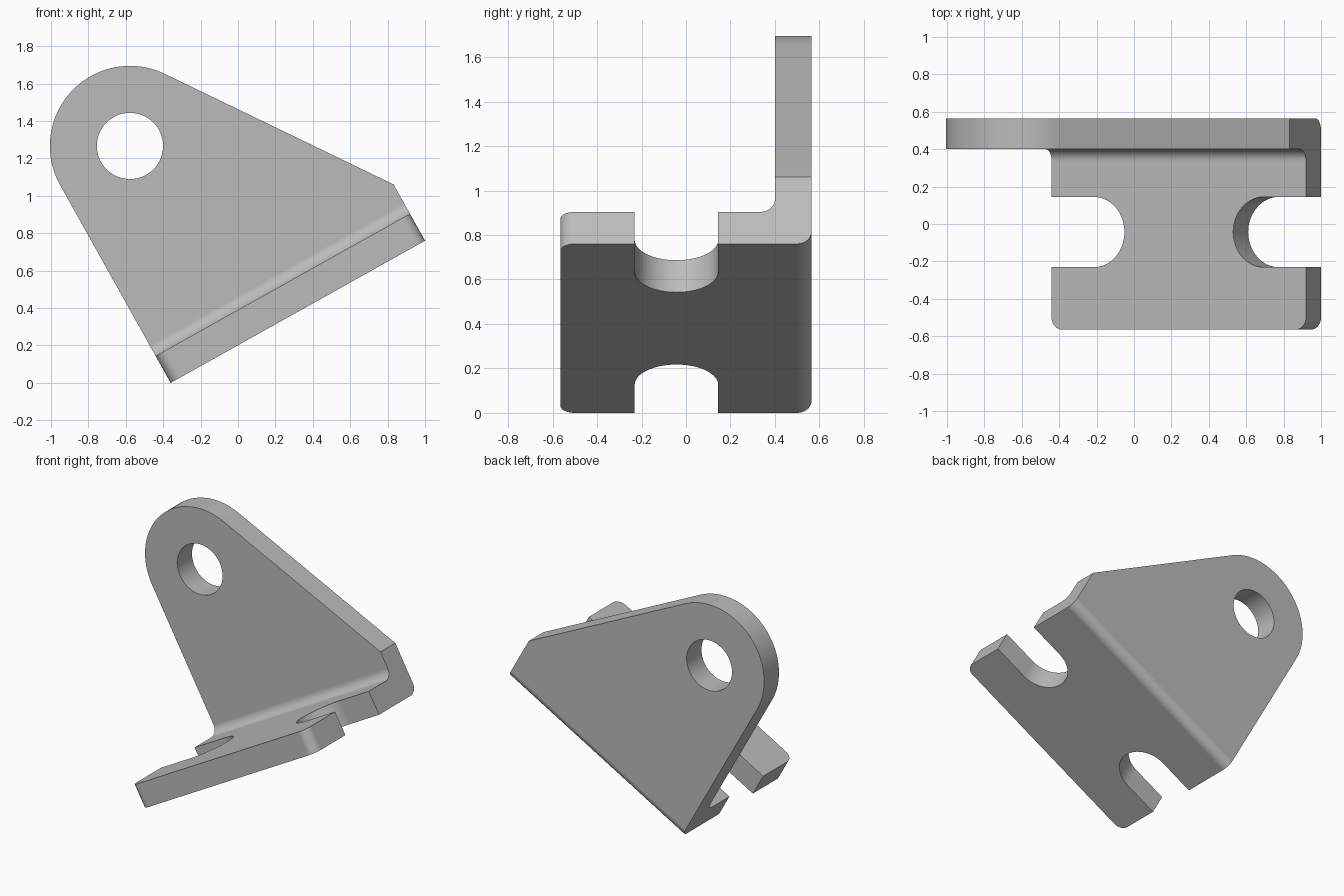
import bpy
import bmesh
from math import sin, cos, pi, acos, atan2, hypot, radians
from mathutils import Matrix

if "Cube" in bpy.data.objects:
    bpy.data.objects.remove(bpy.data.objects["Cube"], do_unlink=True)

# Sizes in the bracket's own frame: u along the base, y across, w up the wall
LENGTH, THICK = 1.558, 0.165
FRONT, BACK = -0.565, 0.565
WALL = BACK - THICK
ROUND = 0.065
EYE_U, EYE_W, EYE_R, HOLE_R = 0.428, 1.212, 0.428, 0.177
SHOULDER = 0.345
SLOT_Y, SLOT_R, SLOT_DEPTH = -0.043, 0.188, 0.446
TILT = radians(29.2)
PLACE = Matrix.Translation((-0.36, 0, 0)) @ Matrix.Rotation(-TILT, 4, "Y")


def arc(a, b, r, start, end, n=12):
    angles = [start + (end - start) * i / n for i in range(n + 1)]
    return [(a + r * cos(t), b + r * sin(t)) for t in angles]


def prism(name, points, axis, low, high):
    """Extrude a closed outline along one axis, then tilt it into place."""
    place = {"u": lambda p, d: (d, p[0], p[1]),
             "y": lambda p, d: (p[0], d, p[1]),
             "w": lambda p, d: (p[0], p[1], d)}[axis]
    bm = bmesh.new()
    ends = [[bm.verts.new(place(p, d)) for p in points] for d in (low, high)]
    for ring in ends:
        bm.faces.new(ring)
    for i in range(len(points)):
        j = (i + 1) % len(points)
        bm.faces.new((ends[0][i], ends[0][j], ends[1][j], ends[1][i]))
    bmesh.ops.recalc_face_normals(bm, faces=bm.faces)
    mesh = bpy.data.meshes.new(name)
    bm.to_mesh(mesh)
    bm.free()
    mesh.transform(PLACE)
    obj = bpy.data.objects.new(name, mesh)
    bpy.context.collection.objects.link(obj)
    return obj


def carve(target, cutter, operation):
    bpy.context.view_layer.objects.active = target
    mod = target.modifiers.new("carve", "BOOLEAN")
    mod.operation, mod.solver, mod.object = operation, "EXACT", cutter
    bpy.ops.object.modifier_apply(modifier=mod.name)
    bpy.data.objects.remove(cutter, do_unlink=True)


# Bent sheet: L section with rounded bend, longer than needed
section = [(FRONT, 0)]
section += arc(BACK - ROUND, ROUND, ROUND, -pi / 2, 0)
section += [(BACK, 2), (WALL, 2)]
section += arc(WALL - ROUND, THICK + ROUND, ROUND, 0, -pi / 2)
section += [(FRONT, THICK)]
bracket = prism("bracket", section, "u", -0.2, LENGTH + 0.2)

# Side outline: straight edges tangent to the round eye
du, dw = LENGTH - EYE_U, SHOULDER - EYE_W
tangent = atan2(dw, du) + acos(EYE_R / hypot(du, dw))
outline = [(0, -0.1), (LENGTH, -0.1), (LENGTH, SHOULDER)]
outline += arc(EYE_U, EYE_W, EYE_R, tangent, pi, 40)
carve(bracket, prism("side_outline", outline, "y", -1, 1), "INTERSECT")

# Eye hole
hole = arc(EYE_U, EYE_W, HOLE_R, 0, 2 * pi, 64)[:-1]
carve(bracket, prism("eye_hole", hole, "y", 0.2, 1), "DIFFERENCE")

# Open slot and rounded front corner at each end of the base
slot = [(-0.1, SLOT_Y - SLOT_R)]
slot += arc(SLOT_DEPTH - SLOT_R, SLOT_Y, SLOT_R, -pi / 2, pi / 2, 32)
slot += [(-0.1, SLOT_Y + SLOT_R)]
corner = [(-0.1, FRONT - 0.1), (ROUND, FRONT - 0.1)]
corner += arc(ROUND, FRONT + ROUND, ROUND, -pi / 2, -pi)
corner += [(-0.1, FRONT + ROUND)]
for shape in (slot, corner):
    mirrored = [(LENGTH - u, y) for u, y in shape]
    for points in (shape, mirrored):
        carve(bracket, prism("base_cutter", points, "w", -0.1, 0.3), "DIFFERENCE")

# Plain grey metal
metal = bpy.data.materials.new("grey_metal")
metal.use_nodes = True
grey = (0.5, 0.5, 0.5, 1)
metal.diffuse_color = grey
metal.node_tree.nodes["Principled BSDF"].inputs["Base Color"].default_value = grey
bracket.data.materials.clear()
bracket.data.materials.append(metal)
for face in bracket.data.polygons:
    face.material_index = 0

# Smooth bends, sharp edges
bpy.ops.object.select_all(action="DESELECT")
bracket.select_set(True)
bpy.context.view_layer.objects.active = bracket
bpy.ops.object.shade_smooth_by_angle(angle=radians(30))
flat = bracket.modifiers.new("even_shading", "WEIGHTED_NORMAL")
flat.keep_sharp = True
